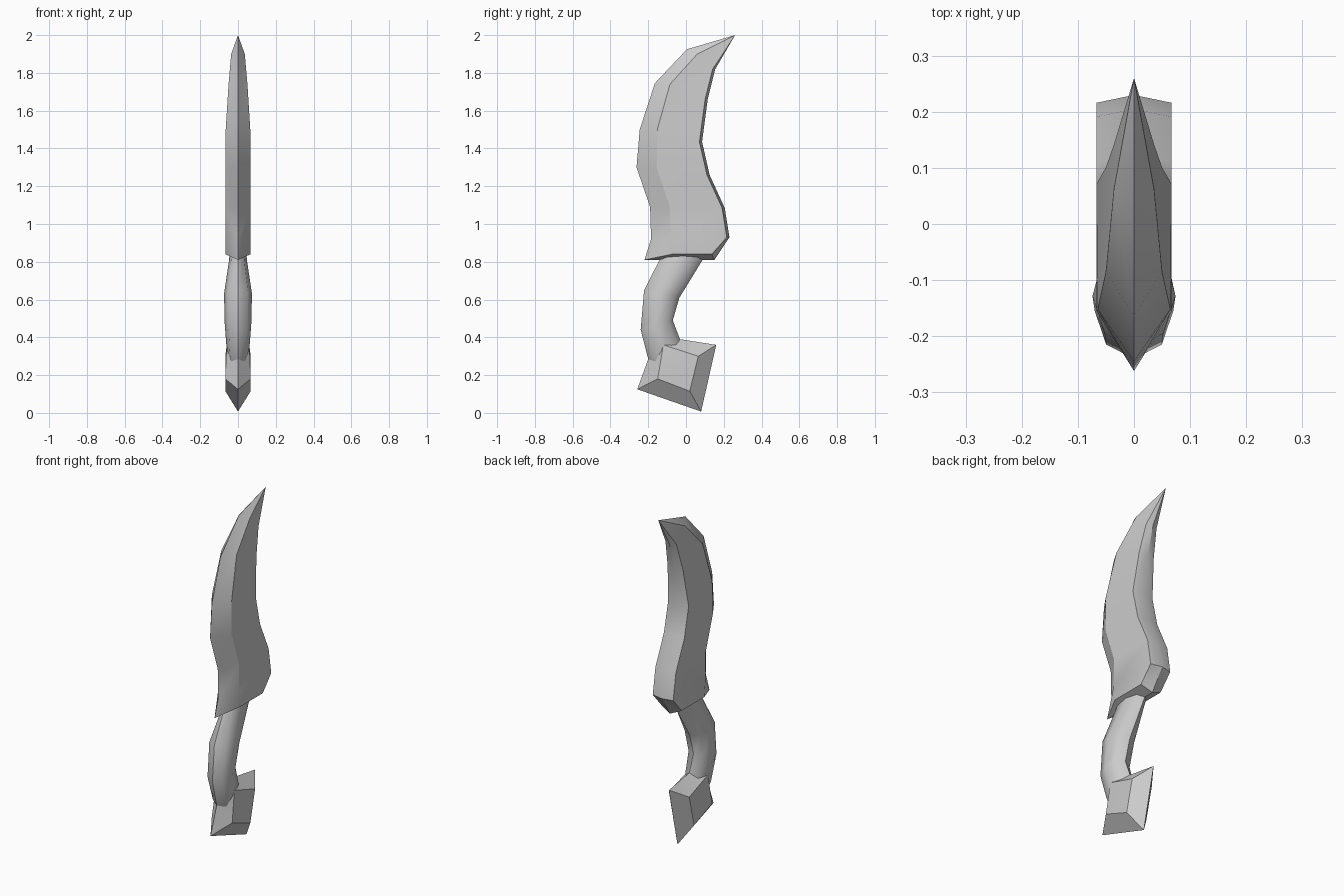
import bpy, bmesh, math

cube = bpy.data.objects.get("Cube")
if cube:
    bpy.data.objects.remove(cube, do_unlink=True)

grey = bpy.data.materials.new("plain grey")
grey.use_nodes = True
grey.diffuse_color = (0.6, 0.6, 0.6, 1)
grey.node_tree.nodes["Principled BSDF"].inputs["Base Color"].default_value = (0.6, 0.6, 0.6, 1)


def finish(bm, name, angle):
    """Turn a bmesh into a shaded, coloured object."""
    bmesh.ops.remove_doubles(bm, verts=bm.verts, dist=0.0005)
    bmesh.ops.recalc_face_normals(bm, faces=bm.faces)
    mesh = bpy.data.meshes.new(name)
    bm.to_mesh(mesh)
    bm.free()
    mesh.materials.append(grey)
    ob = bpy.data.objects.new(name, mesh)
    bpy.context.collection.objects.link(ob)
    bpy.ops.object.select_all(action='DESELECT')
    ob.select_set(True)
    bpy.context.view_layer.objects.active = ob
    bpy.ops.object.shade_smooth_by_angle(angle=math.radians(angle))


def both_sides(bm, *points):
    """Add a face on the left and its mirror image on the right."""
    for s in (1, -1):
        bm.faces.new([bm.verts.new((s * x, y, z)) for x, y, z in points])


# Blade: cutting edge, bevel line and spine from the guard up to the tip
tip = (0, 0.26, 2.0)
edge = [(0, y, z) for y, z in ((-.22, .81), (-.185, .92), (-.19, 1.09), (-.262, 1.30),
                               (-.245, 1.50), (-.165, 1.745), (.005, 1.925))] + [tip]
bevel = [(.067, -.075, .84), (.067, -.085, .93), (.067, -.085, 1.09), (.067, -.155, 1.30),
         (.065, -.152, 1.50), (.05, -.085, 1.74), (.036, .06, 1.90), tip]
spine = [(.067, .15, .81), (.067, .23, .93), (.067, .205, 1.085), (.067, .125, 1.26),
         (.067, .085, 1.435), (.05, .115, 1.66), (.036, .155, 1.82), tip]
back = [(w, y - (0.014 if w else 0), z) for w, y, z in spine]
back[0] = (.067, .137, .84)
ridge = [(0, y, z) for w, y, z in spine]

bm = bmesh.new()
for i in range(7):
    j = i + 1
    for a, b in ((edge, bevel), (bevel, back), (back, ridge)):
        both_sides(bm, a[i], b[j], a[j]) if i < 6 else None
        both_sides(bm, a[i], b[i], b[j])
# Underside, sloping from the sides to a centre line
both_sides(bm, edge[0], bevel[0], back[0], ridge[0])
finish(bm, "blade", 30)

# Grip: rings given by front point, back point and half width
rings = [(-.18, .25, -.03, .34, .05), (-.20, .285, -.03, .385, .06), (-.24, .44, -.07, .49, .07),
         (-.222, .65, -.035, .61, .074), (-.14, .81, .088, .81, .047), (-.12, .845, .10, .845, .045)]
bm = bmesh.new()
sides = 8
loops = []
for fy, fz, by, bz, w in rings:
    loop = []
    for k in range(sides):
        a = 2 * math.pi * k / sides
        t = (1 + math.cos(a)) / 2
        loop.append(bm.verts.new((w * math.sin(a), by + (fy - by) * t, bz + (fz - bz) * t)))
    loops.append(loop)
for a, b in zip(loops, loops[1:]):
    for k in range(sides):
        n = (k + 1) % sides
        bm.faces.new((a[k], a[n], b[n], b[k]))
bm.faces.new(loops[0])
bm.faces.new(loops[-1])
finish(bm, "grip", 50)

# Pommel: centre outline around a flat panel on each side
toe, heel, horn = (0, -.258, .125), (0, .08, .007), (0, .16, .36)
neck_back, neck_front, neck_side = (0, -.03, .39), (0, -.20, .285), (.06, -.12, .36)
p1, p2, p3, p4 = (.067, -.15, .18), (.067, .02, .115), (.067, .065, .30), (.067, -.08, .295)
bm = bmesh.new()
for face in ((p1, p2, p3, p4), (toe, heel, p2, p1), (heel, horn, p3, p2),
             (p3, horn, neck_back), (p3, neck_back, neck_side), (p3, neck_side, p4),
             (toe, p1, neck_front), (neck_front, p1, neck_side), (p1, p4, neck_side),
             (neck_front, neck_side, neck_back)):
    both_sides(bm, *face)
finish(bm, "pommel", 25)
